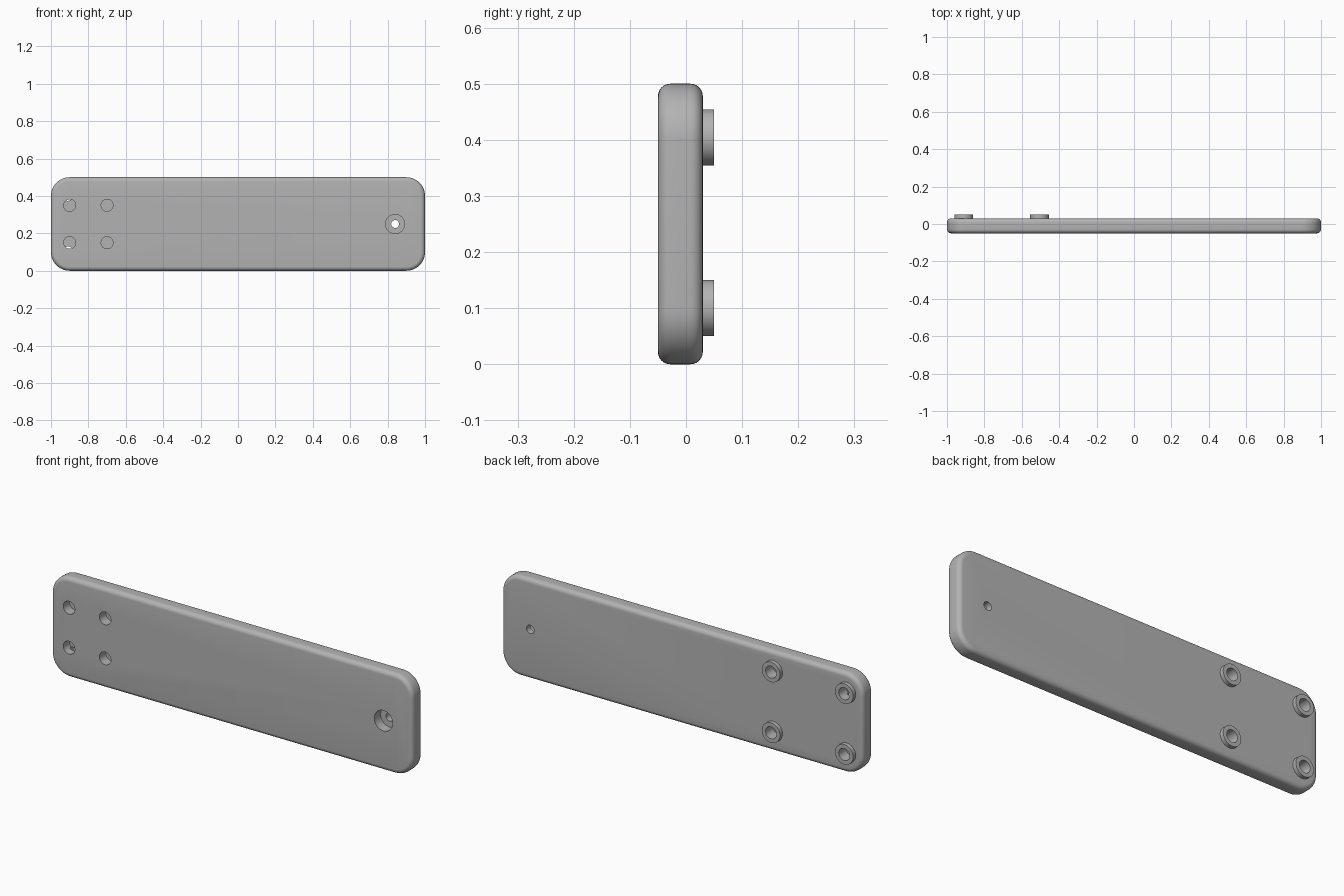
import bpy, bmesh, math
from mathutils import Matrix

if "Cube" in bpy.data.objects:
    bpy.data.objects.remove(bpy.data.objects["Cube"])

FRONT, BACK, HEIGHT = -0.05, 0.03, 0.5

grey = bpy.data.materials.new("plain grey")
grey.use_nodes = True
grey.diffuse_color = (0.45, 0.45, 0.45, 1)
grey.node_tree.nodes["Principled BSDF"].inputs["Base Color"].default_value = grey.diffuse_color


def make_object(name, bm):
    mesh = bpy.data.meshes.new(name)
    bm.to_mesh(mesh)
    bm.free()
    mesh.materials.append(grey)
    obj = bpy.data.objects.new(name, mesh)
    bpy.context.collection.objects.link(obj)
    return obj


def cylinder(name, x, z, radius, y0, y1):
    """Cylinder along y between y0 and y1."""
    bm = bmesh.new()
    place = Matrix.Translation((x, (y0 + y1) / 2, z)) @ Matrix.Rotation(math.pi / 2, 4, "X")
    bmesh.ops.create_cone(bm, cap_ends=True, segments=48, radius1=radius,
                          radius2=radius, depth=y1 - y0, matrix=place)
    return make_object(name, bm)


def combine(target, tool, operation):
    mod = target.modifiers.new(operation, "BOOLEAN")
    mod.operation, mod.object, mod.solver = operation, tool, "EXACT"
    bpy.context.view_layer.objects.active = target
    bpy.ops.object.modifier_apply(modifier=mod.name)
    bpy.data.objects.remove(tool)


# Plate: rounded corners, then filleted front and back rims
bm = bmesh.new()
size = Matrix.Diagonal((2, BACK - FRONT, HEIGHT, 1))
bmesh.ops.create_cube(bm, size=1, matrix=Matrix.Translation((0, (FRONT + BACK) / 2, HEIGHT / 2)) @ size)
corners = [e for e in bm.edges if abs(e.verts[0].co.y - e.verts[1].co.y) > 0.01]
bmesh.ops.bevel(bm, geom=corners, offset=0.1, segments=12, profile=0.5, affect="EDGES")
rims = [e for e in bm.edges if abs(e.verts[0].co.y - e.verts[1].co.y) < 0.001]
bmesh.ops.bevel(bm, geom=rims, offset=0.022, segments=6, profile=0.5, affect="EDGES")
plate = make_object("plate", bm)

# Hollow round bosses on the back
for x in (-0.91, -0.505):
    for z in (0.1, 0.404):
        combine(plate, cylinder("boss", x, z, 0.05, BACK - 0.02, BACK + 0.02), "UNION")
        combine(plate, cylinder("boss_hole", x, z, 0.03, -0.01, BACK + 0.1), "DIFFERENCE")

# Blind holes in the front
for x in (-0.9, -0.7):
    for z in (0.15, 0.35):
        combine(plate, cylinder("front_hole", x, z, 0.032, FRONT - 0.1, 0), "DIFFERENCE")

# Counterbored through hole at the other end
combine(plate, cylinder("counterbore", 0.84, 0.25, 0.051, FRONT - 0.1, 0), "DIFFERENCE")
combine(plate, cylinder("through_hole", 0.84, 0.25, 0.021, FRONT - 0.1, BACK + 0.1), "DIFFERENCE")

# Smooth shading with sharp hole edges
bpy.ops.object.select_all(action="DESELECT")
plate.select_set(True)
bpy.context.view_layer.objects.active = plate
bpy.ops.object.shade_smooth_by_angle(angle=math.radians(30))
